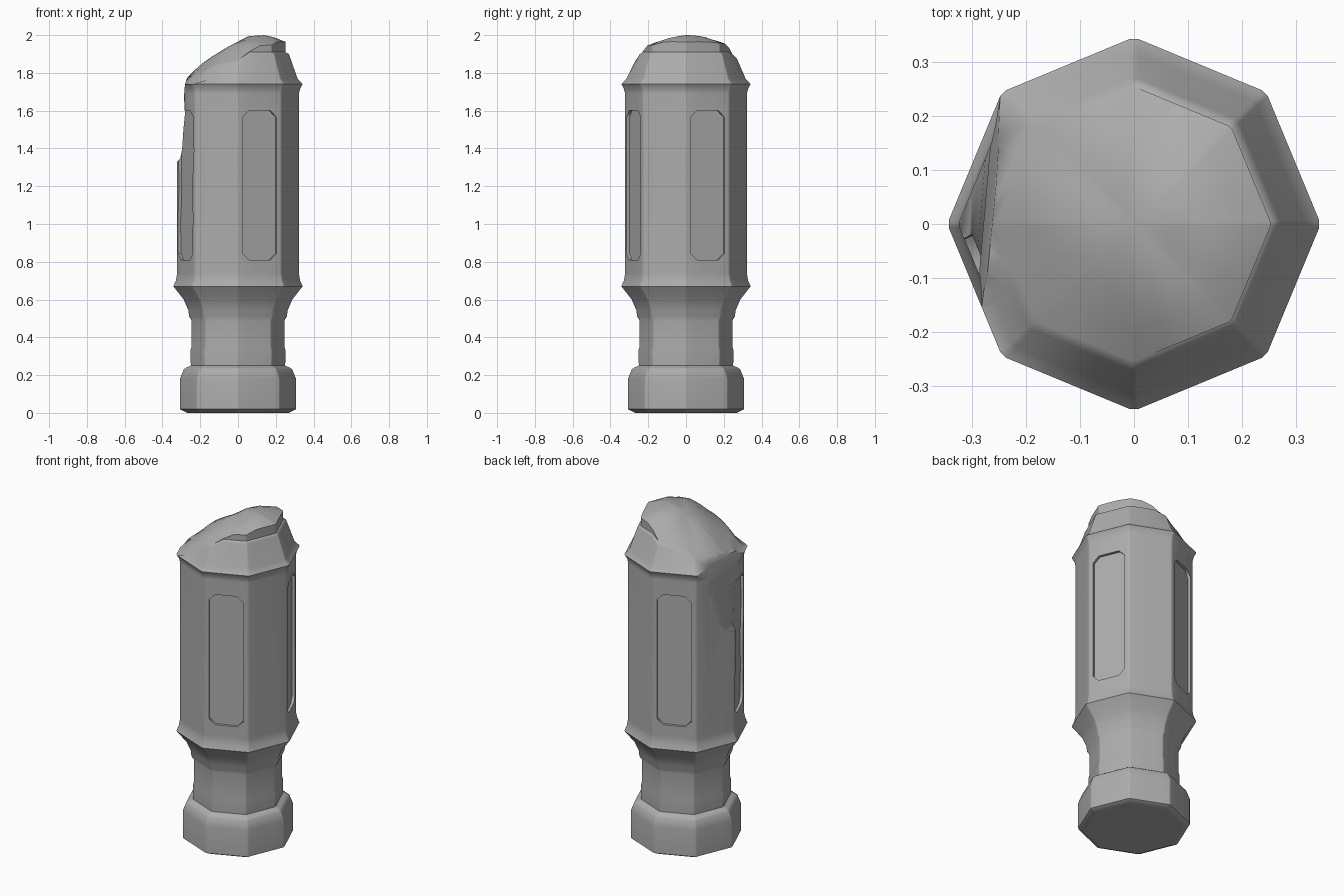
import bpy, bmesh, math, random
from mathutils import Vector, Matrix

if "Cube" in bpy.data.objects:
    bpy.data.objects.remove(bpy.data.objects["Cube"])

random.seed(4)
stone = bpy.data.materials.new("grey stone")
stone.diffuse_color = (0.42, 0.42, 0.42, 1)
stone.use_nodes = True
stone.node_tree.nodes["Principled BSDF"].inputs["Base Color"].default_value = stone.diffuse_color


def make_object(name, bm):
    bmesh.ops.recalc_face_normals(bm, faces=bm.faces)
    mesh = bpy.data.meshes.new(name)
    bm.to_mesh(mesh)
    bm.free()
    obj = bpy.data.objects.new(name, mesh)
    bpy.context.collection.objects.link(obj)
    mesh.materials.append(stone)
    return obj


def prism(name, outline, depth, matrix):
    """Closed prism: outline in local XY, extruded along local Z."""
    bm = bmesh.new()
    face = bm.faces.new([bm.verts.new((u, v, 0)) for u, v in outline])
    ext = bmesh.ops.extrude_face_region(bm, geom=[face])["geom"]
    bmesh.ops.translate(bm, vec=(0, 0, depth),
                        verts=[g for g in ext if isinstance(g, bmesh.types.BMVert)])
    bm.transform(matrix)
    obj = make_object(name, bm)
    obj.hide_render = True
    return obj


def lerp_table(table, x):
    for (x0, z0), (x1, z1) in zip(table, table[1:]):
        if x <= x1:
            return z0 + (z1 - z0) * max(0, x - x0) / (x1 - x0)
    return table[-1][1]


# Octagonal cross-section with softened corners
section = []
for i in range(8):
    a, b = (Vector((math.cos(k * math.pi / 4), math.sin(k * math.pi / 4))) for k in (i, i + 1))
    section += [a.lerp(b, t) for t in (0.03, 0.35, 0.65, 0.97)]

# Radius and height, from the foot to the middle of the broken top
profile = [(0.27, 0), (0.31, 0.02), (0.31, 0.18), (0.29, 0.23), (0.275, 0.24),
           (0.252, 0.25), (0.254, 0.33), (0.248, 0.35), (0.248, 0.49), (0.262, 0.51),
           (0.264, 0.54), (0.29, 0.60), (0.345, 0.67), (0.332, 0.70), (0.325, 0.74),
           (0.325, 1.69), (0.333, 1.72), (0.345, 1.74), (0.318, 1.77), (0.272, 1.90),
           (0.254, 1.91), (0.254, 1.965), (0.20, 2.0), (0.14, 2.0), (0.07, 2.0)]

# Slope of the break across the top
slope = [(-0.36, 1.73), (-0.26, 1.78), (-0.20, 1.84), (-0.12, 1.90), (0.0, 1.965),
         (0.08, 2.0), (0.16, 2.0), (0.25, 1.965), (0.28, 1.95), (0.36, 1.9)]


def break_height(x, y):
    bumps = 0.008 * math.sin(23 * x + 9 * y) * math.sin(19 * y)
    return min(2.0, lerp_table(slope, x) - 1.3 * (y - 0.01) ** 2 + bumps)


# Column body
bm = bmesh.new()
rings = []
for r, z in profile:
    ring = []
    for p in section:
        x, y = p * r
        h = min(z, break_height(x, y)) if z > 1.76 else z
        ring.append(bm.verts.new((x, y, h)))
    rings.append(ring)
for lo, hi in zip(rings, rings[1:]):
    for i in range(len(section)):
        j = (i + 1) % len(section)
        bm.faces.new((lo[i], lo[j], hi[j], hi[i]))
bm.faces.new(rings[0][::-1])
peak = bm.verts.new((0, 0, break_height(0, 0)))
for i in range(len(section)):
    bm.faces.new((rings[-1][i], rings[-1][(i + 1) % len(section)], peak))
column = make_object("broken_column", bm)

# Recessed panels with clipped corners on every second side
cutters = []
w, c, z0, z1 = 0.097, 0.035, 0.81, 1.60
for k, deg in enumerate((-67.5, 22.5, 112.5, 202.5)):
    left = [(-w, z1 - c), (-w, z0 + c)]
    right = [(w, z0 + c), (w, z1 - c)]
    if k == 3:  # worn panel with ragged long edges
        heights = [z0 + c + (z1 - z0 - 2 * c) * i / 8 for i in range(9)]
        right = [(w + random.uniform(-0.005, 0.018), z) for z in heights]
        left = [(-w - random.uniform(-0.005, 0.012), z) for z in reversed(heights)]
    outline = left + [(c - w, z0), (w - c, z0)] + right + [(w - c, z1), (c - w, z1)]
    a = math.radians(deg)
    n = Vector((math.cos(a), math.sin(a), 0))
    t = Vector((-n.y, n.x, 0))
    m = Matrix((t, Vector((0, 0, 1)), n)).transposed().to_4x4()
    m.translation = n * 0.284
    cutters.append(prism("panel_cutter", outline, 0.1, m))

# Chipped corner on the left, above mid height
chip = [(-0.5, 1.31), (-0.325, 1.325), (-0.303, 1.345), (-0.292, 1.40), (-0.284, 1.50),
        (-0.272, 1.60), (-0.277, 1.68), (-0.262, 1.77), (-0.255, 1.85), (-0.5, 1.85)]
turn = Matrix.Rotation(math.radians(-5), 4, 'Z')
stand = Matrix.Translation((0, 0.4, 0)) @ Matrix.Rotation(math.pi / 2, 4, 'X')
cutters.append(prism("chip_cutter", chip, 0.8, turn @ stand))

# Cut, then shade smooth with crisp edges
bpy.context.view_layer.objects.active = column
column.select_set(True)
for cutter in cutters:
    cut = column.modifiers.new("cut", 'BOOLEAN')
    cut.operation = 'DIFFERENCE'
    cut.solver = 'EXACT'
    cut.object = cutter
    bpy.ops.object.modifier_apply(modifier=cut.name)
    bpy.data.objects.remove(cutter)
bpy.ops.object.shade_smooth_by_angle(angle=math.radians(50))
soft = column.modifiers.new("soft", 'WEIGHTED_NORMAL')
soft.keep_sharp = True
